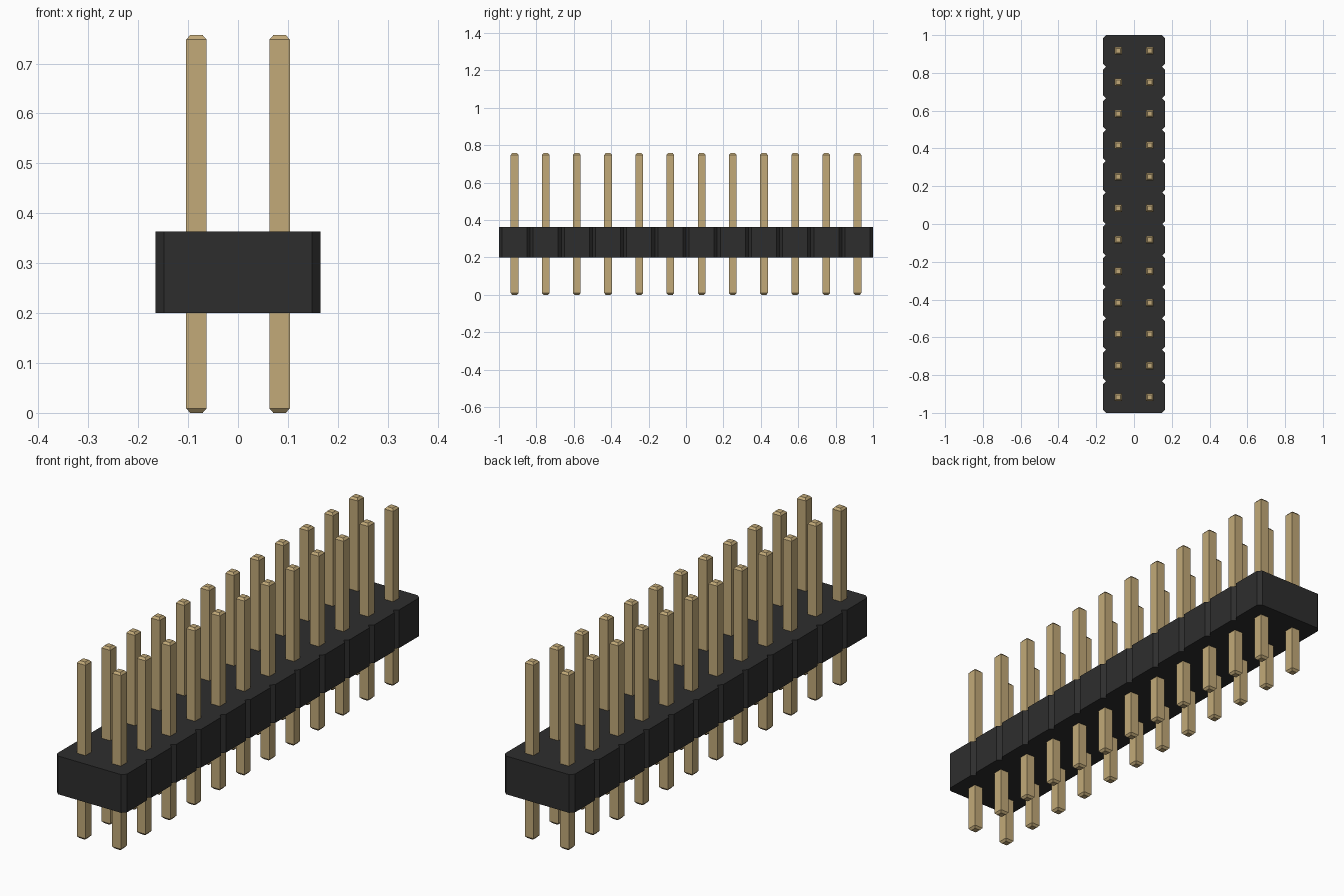
import bpy, bmesh

cube = bpy.data.objects.get("Cube")
if cube:
    bpy.data.objects.remove(cube, do_unlink=True)

ROWS = 12
PITCH = 2 / ROWS
HALF_WIDTH = 0.165
NOTCH = 0.0165
BASE_Z, BASE_TOP = 0.2, 0.363
PIN_TOP = 0.757
PIN_HALF, TIP_HALF, TIP_HEIGHT = 0.0205, 0.0125, 0.009


def make_material(name, colour):
    mat = bpy.data.materials.new(name)
    mat.use_nodes = True
    mat.diffuse_color = colour
    bsdf = next(n for n in mat.node_tree.nodes if n.type == 'BSDF_PRINCIPLED')
    bsdf.inputs["Base Color"].default_value = colour
    return mat


def make_object(name, bm, mat):
    bmesh.ops.recalc_face_normals(bm, faces=bm.faces)
    mesh = bpy.data.meshes.new(name)
    bm.to_mesh(mesh)
    bm.free()
    mesh.materials.append(mat)
    obj = bpy.data.objects.new(name, mesh)
    bpy.context.collection.objects.link(obj)
    return obj


black = make_material("black plastic", (0.027, 0.027, 0.027, 1))
gold = make_material("gold metal", (0.54, 0.40, 0.19, 1))

# Housing: a notched outline, one chamfered cell per row, extruded upward
right_side = [(HALF_WIDTH - NOTCH, -1)]
for row in range(ROWS):
    start = -1 + row * PITCH
    end = start + PITCH
    right_side += [(HALF_WIDTH, start + NOTCH),
                   (HALF_WIDTH, end - NOTCH),
                   (HALF_WIDTH - NOTCH, end)]
outline = right_side + [(-x, y) for x, y in reversed(right_side)]

bm = bmesh.new()
bottom = bm.faces.new([bm.verts.new((x, y, BASE_Z)) for x, y in outline])
grown = bmesh.ops.extrude_face_region(bm, geom=[bottom], use_keep_orig=True)
top_verts = [g for g in grown["geom"] if isinstance(g, bmesh.types.BMVert)]
bmesh.ops.translate(bm, verts=top_verts, vec=(0, 0, BASE_TOP - BASE_Z))
make_object("housing", bm, black)

# Pin: square rings with tapered tips at both ends
bm = bmesh.new()
rings = []
for half, z in ((TIP_HALF, 0), (PIN_HALF, TIP_HEIGHT),
                (PIN_HALF, PIN_TOP - TIP_HEIGHT), (TIP_HALF, PIN_TOP)):
    rings.append([bm.verts.new((sx * half, sy * half, z))
                  for sx, sy in ((-1, -1), (1, -1), (1, 1), (-1, 1))])
for low, high in zip(rings, rings[1:]):
    for i in range(4):
        j = (i + 1) % 4
        bm.faces.new((low[i], low[j], high[j], high[i]))
bm.faces.new(rings[0])
bm.faces.new(rings[-1])
pin = make_object("pin", bm, gold)

# Two columns of pins sharing the same mesh
for side, sign in (("left", 1), ("right", -1)):
    for row in range(ROWS):
        copy = bpy.data.objects.new(f"{side}_pin_{row + 1}", pin.data)
        copy.location = (sign * PITCH / 2, -1 + (row + 0.5) * PITCH, 0)
        bpy.context.collection.objects.link(copy)
bpy.data.objects.remove(pin, do_unlink=True)
